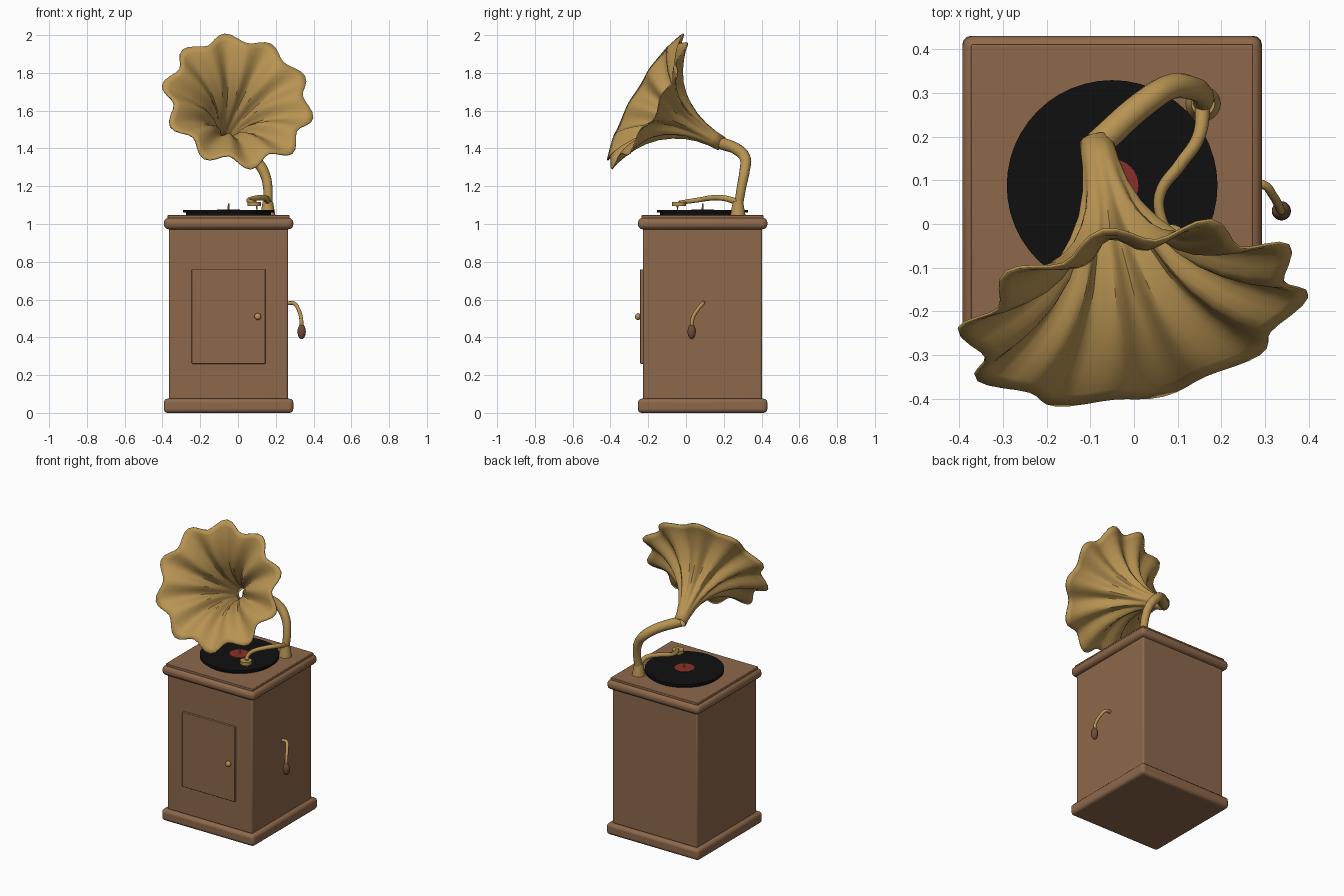
import bpy, bmesh, math
from mathutils import Vector

if "Cube" in bpy.data.objects:
    bpy.data.objects.remove(bpy.data.objects["Cube"])


def material(name, rgb):
    m = bpy.data.materials.new(name)
    m.use_nodes = True
    m.diffuse_color = (*rgb, 1)
    m.node_tree.nodes["Principled BSDF"].inputs["Base Color"].default_value = (*rgb, 1)
    return m


WOOD = material("walnut wood", (0.27, 0.14, 0.07))
BRASS = material("brass", (0.48, 0.295, 0.085))
BLACK = material("black vinyl", (0.005, 0.005, 0.005))
RED = material("red label", (0.26, 0.03, 0.022))
GRIP = material("dark wood grip", (0.16, 0.07, 0.04))
CX, CY = -0.05, 0.088


def finish(ob, name, mat, smooth=True):
    ob.name = name
    ob.data.materials.clear()
    ob.data.materials.append(mat)
    if smooth:
        bpy.ops.object.select_all(action='DESELECT')
        ob.select_set(True)
        bpy.context.view_layer.objects.active = ob
        bpy.ops.object.shade_smooth_by_angle(angle=math.radians(40))
    return ob


def box(name, center, size, bevel, mat=WOOD):
    bpy.ops.mesh.primitive_cube_add(size=1, location=center)
    ob = bpy.context.object
    ob.scale = size
    bpy.ops.object.transform_apply(location=False, rotation=False, scale=True)
    b = ob.modifiers.new("rounded edges", 'BEVEL')
    b.width, b.segments = bevel, 3
    return finish(ob, name, mat)


def disc(name, x, y, z0, z1, r0, r1, mat, sides=32):
    bpy.ops.mesh.primitive_cone_add(vertices=sides, radius1=r0, radius2=r1, depth=z1 - z0,
                                    location=(x, y, (z0 + z1) / 2))
    return finish(bpy.context.object, name, mat)


def ball(name, center, size, mat):
    bpy.ops.mesh.primitive_uv_sphere_add(segments=20, ring_count=12, location=center)
    bpy.context.object.scale = size
    return finish(bpy.context.object, name, mat)


def tube(name, points, radius, mat=BRASS):
    # points are (x, y, z, relative thickness)
    cu = bpy.data.curves.new(name, 'CURVE')
    cu.dimensions = '3D'
    cu.bevel_depth, cu.bevel_resolution = radius, 4
    cu.resolution_u, cu.use_fill_caps = 8, True
    sp = cu.splines.new('BEZIER')
    sp.bezier_points.add(len(points) - 1)
    for p, (x, y, z, t) in zip(sp.bezier_points, points):
        p.co, p.radius = (x, y, z), t
        p.handle_left_type = p.handle_right_type = 'AUTO'
    ob = bpy.data.objects.new(name, cu)
    bpy.context.collection.objects.link(ob)
    bpy.ops.object.select_all(action='DESELECT')
    ob.select_set(True)
    bpy.context.view_layer.objects.active = ob
    bpy.ops.object.convert(target='MESH')
    return finish(bpy.context.object, name, mat)


# cabinet
def slab(name, z0, z1, width, bevel):
    box(name, (CX, CY, (z0 + z1) / 2), (width, width, z1 - z0), bevel)


slab("cabinet_base", 0.0, 0.075, 0.685, 0.02)
slab("cabinet_body", 0.07, 0.98, 0.63, 0.01)
slab("cabinet_top", 0.972, 1.033, 0.685, 0.025)
slab("cabinet_lid", 1.02, 1.047, 0.645, 0.004)
box("door", (CX, -0.233, 0.51), (0.39, 0.02, 0.5), 0.004)
ball("door_knob", (0.105, -0.254, 0.51), (0.018, 0.016, 0.018), BRASS)

# crank
tube("crank_arm", [(0.26, 0.09, 0.58, 1), (0.295, 0.09, 0.58, 1), (0.318, 0.065, 0.552, 1),
                   (0.334, 0.035, 0.5, 1), (0.337, 0.03, 0.45, 1)], 0.01)
ball("crank_grip", (0.337, 0.03, 0.43), (0.022, 0.022, 0.04), GRIP)

# turntable
disc("platter", CX, CY, 1.045, 1.06, 0.225, 0.225, BLACK, 48)
disc("record", CX, CY, 1.06, 1.075, 0.241, 0.241, BLACK, 48)
disc("record_label", CX, CY, 1.074, 1.077, 0.06, 0.06, RED)
disc("spindle", CX, CY, 1.075, 1.108, 0.005, 0.004, BRASS, 12)

# sound tube and its socket
THROAT = Vector((-0.085, 0.18, 1.43))
disc("arm_socket", 0.158, 0.275, 1.045, 1.12, 0.04, 0.027, BRASS)
tube("horn_arm", [(0.156, 0.277, 1.09, 0.75), (0.158, 0.293, 1.19, 0.8), (0.135, 0.31, 1.28, 0.88),
                  (0.085, 0.314, 1.345, 0.95), (0.025, 0.278, 1.39, 1), (*THROAT, 1.05)], 0.031)

# playing arm with sound box and needle
tube("tone_arm", [(0.158, 0.28, 1.115, 1.15), (0.148, 0.2, 1.137, 1), (0.105, 0.135, 1.138, 0.95),
                  (0.06, 0.07, 1.128, 0.85), (0.062, 0.015, 1.12, 0.8), (0.09, -0.035, 1.113, 0.7)], 0.015)
disc("sound_box", 0.085, -0.037, 1.094, 1.116, 0.036, 0.036, BRASS, 24)
disc("needle", 0.1, -0.045, 1.074, 1.1, 0.003, 0.005, BRASS, 8)

# fluted horn: rings of a flared profile along the axis, rippled into petals
PETALS, STEPS = 10, 8
axis = Vector((0.185, -0.853, 0.487)).normalized()
up = Vector((-0.14, 0.38, 0.7))
up = (up - axis * up.dot(axis)).normalized()
side = axis.cross(up)
# (distance along the axis, radius, ripple)
profile = [(-0.01, 0.036, 0), (0.05, 0.04, 0), (0.12, 0.052, 0.02), (0.19, 0.072, 0.05),
           (0.25, 0.1, 0.07), (0.31, 0.138, 0.08), (0.36, 0.185, 0.085), (0.4, 0.238, 0.085),
           (0.43, 0.295, 0.085), (0.45, 0.345, 0.08), (0.458, 0.382, 0.077)]
bm = bmesh.new()
rings = []
n = PETALS * STEPS
for u, r, ripple in profile:
    ring = []
    for i in range(n):
        a = 2 * math.pi * i / n
        wave = math.cos(PETALS * a)
        rr = r * (1 + ripple * wave)
        along = u - 0.12 * ripple * wave
        ring.append(bm.verts.new(THROAT + axis * along + (up * math.cos(a) + side * math.sin(a)) * rr))
    rings.append(ring)
for lo, hi in zip(rings, rings[1:]):
    for i in range(n):
        j = (i + 1) % n
        bm.faces.new((lo[i], lo[j], hi[j], hi[i]))
bmesh.ops.recalc_face_normals(bm, faces=bm.faces)
mesh = bpy.data.meshes.new("horn")
bm.to_mesh(mesh)
bm.free()
horn = bpy.data.objects.new("horn", mesh)
bpy.context.collection.objects.link(horn)
shell = horn.modifiers.new("thin sheet", 'SOLIDIFY')
shell.thickness, shell.offset = 0.006, 0
finish(horn, "horn", BRASS)
